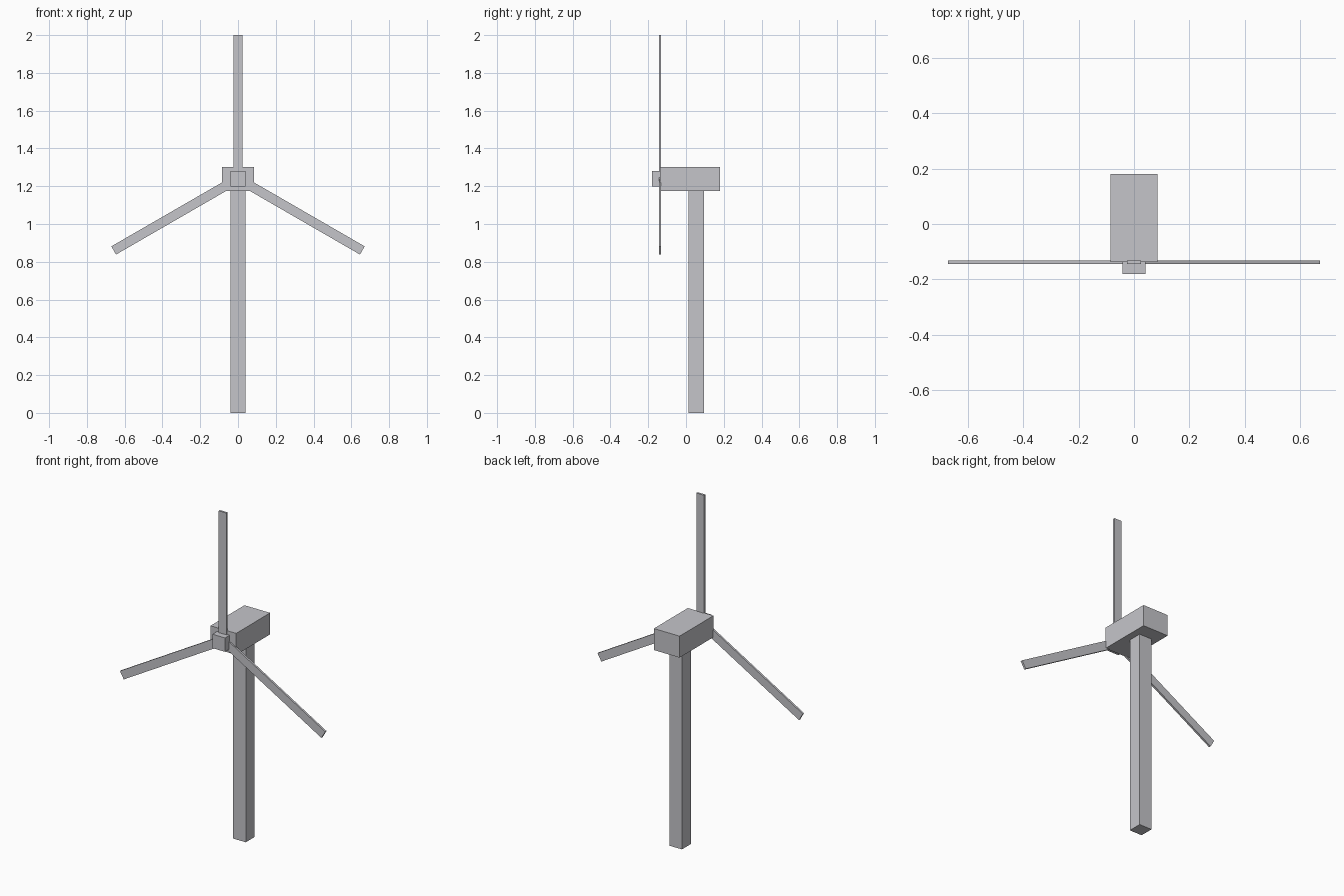
import bpy, math
from mathutils import Matrix, Vector

cube = bpy.data.objects.get("Cube")
if cube:
    bpy.data.objects.remove(cube, do_unlink=True)

# One pale grey for the whole turbine
grey = bpy.data.materials.new("pale_grey")
grey.use_nodes = True
COLOR = (0.56, 0.56, 0.59, 1)
grey.diffuse_color = COLOR
grey.node_tree.nodes["Principled BSDF"].inputs["Base Color"].default_value = COLOR


def box(name, low, high, turn=Matrix()):
    """Box between two corners, with an optional transform baked in."""
    low, high = Vector(low), Vector(high)
    bpy.ops.mesh.primitive_cube_add(size=1)
    ob = bpy.context.object
    ob.name = name
    shape = Matrix.Translation((low + high) / 2) @ Matrix.Diagonal((*(high - low), 1))
    ob.data.transform(turn @ shape)
    ob.data.materials.append(grey)
    return ob


# Square tower, nacelle and hub
box("tower", (-0.041, 0.014, 0), (0.041, 0.096, 1.176))
box("nacelle", (-0.084, -0.137, 1.176), (0.084, 0.18, 1.303))
box("hub", (-0.041, -0.18, 1.199), (0.041, -0.1, 1.281))

# Three blades around the hub axis
axis = Matrix.Translation((0, 0, 1.24))
for i, name in enumerate(("blade_top", "blade_left", "blade_right")):
    turn = axis @ Matrix.Rotation(math.radians(120 * i), 4, "Y")
    box(name, (-0.025, -0.144, 0), (0.025, -0.132, 0.76), turn)
